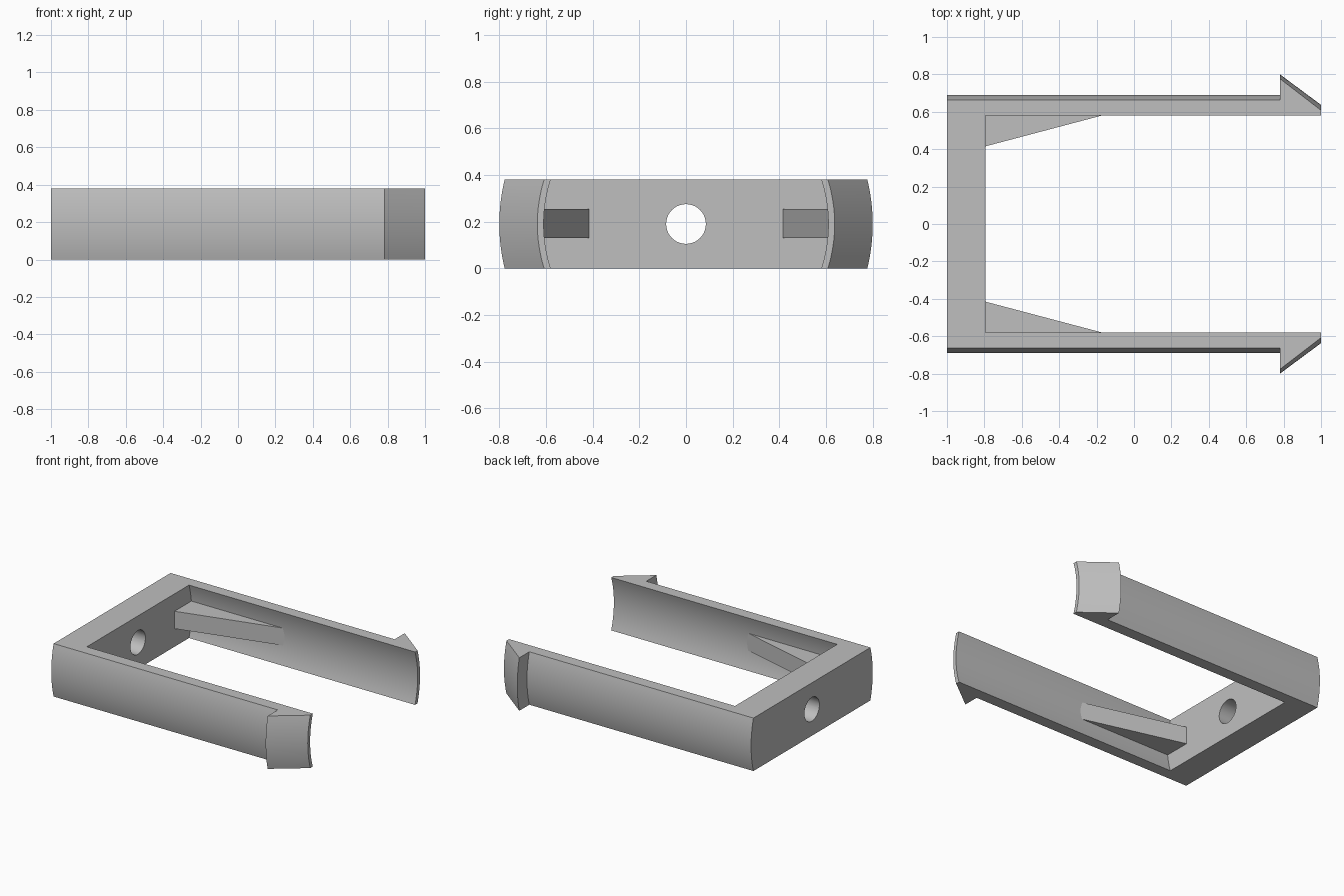
import bpy
import bmesh
from math import sqrt, pi, radians

cube = bpy.data.objects.get("Cube")
if cube:
    bpy.data.objects.remove(cube, do_unlink=True)

HEIGHT = 0.38
MID = HEIGHT / 2

grey = bpy.data.materials.new("plain grey")
grey.use_nodes = True
colour = (0.52, 0.52, 0.52, 1)
grey.diffuse_color = colour
grey.node_tree.nodes["Principled BSDF"].inputs["Base Color"].default_value = colour


def loft(name, outline, levels, curved):
    """Stack an (x, y) outline over z levels; curved bends it round the x axis."""
    bm = bmesh.new()
    rings = []
    for z in levels:
        ring = []
        for x, y in outline:
            if curved:
                bent = sqrt(y * y - (z - MID) ** 2)
                y = bent if y > 0 else -bent
            ring.append(bm.verts.new((x, y, z)))
        rings.append(ring)
    n = len(outline)
    for low, high in zip(rings, rings[1:]):
        for i in range(n):
            j = (i + 1) % n
            bm.faces.new((low[i], low[j], high[j], high[i]))
    bm.faces.new(rings[0][::-1])
    bm.faces.new(rings[-1])
    bmesh.ops.recalc_face_normals(bm, faces=bm.faces)
    mesh = bpy.data.meshes.new(name)
    bm.to_mesh(mesh)
    bm.free()
    mesh.materials.append(grey)
    obj = bpy.data.objects.new(name, mesh)
    bpy.context.collection.objects.link(obj)
    return obj


def activate(obj):
    bpy.ops.object.select_all(action='DESELECT')
    obj.select_set(True)
    bpy.context.view_layer.objects.active = obj


# U-shaped frame: crossbar, two curved arms and hooked tips
half = [(-1, 0.69), (0.78, 0.69), (0.78, 0.80), (1, 0.637), (1, 0.61), (-0.795, 0.61)]
outline = half + [(x, -y) for x, y in reversed(half)]
STEPS = 16
frame = loft("clip_frame", outline, [HEIGHT * i / STEPS for i in range(STEPS + 1)], True)

# Round hole through the crossbar
bpy.ops.mesh.primitive_cylinder_add(vertices=48, radius=0.085, depth=0.6,
                                    location=(-0.9, 0, MID), rotation=(0, pi / 2, 0))
cutter = bpy.context.object
cutter.name = "hole_cutter"
cutter.hide_render = True
cutter.data.materials.append(grey)
cut = frame.modifiers.new("hole", 'BOOLEAN')
cut.operation = 'DIFFERENCE'
cut.solver = 'EXACT'
cut.object = cutter
activate(frame)
bpy.ops.object.modifier_apply(modifier=cut.name)
bpy.data.objects.remove(cutter, do_unlink=True)
activate(frame)
bpy.ops.object.shade_smooth_by_angle(angle=radians(30))

# Tapered braces in the inner corners, sunk slightly into the frame
brace = [(-0.85, 0.415), (-0.795, 0.415), (-0.02, 0.62), (-0.85, 0.62)]
for name, side in (("back_brace", 1), ("front_brace", -1)):
    loft(name, [(x, side * y) for x, y in brace], (0.13, 0.255), False)
